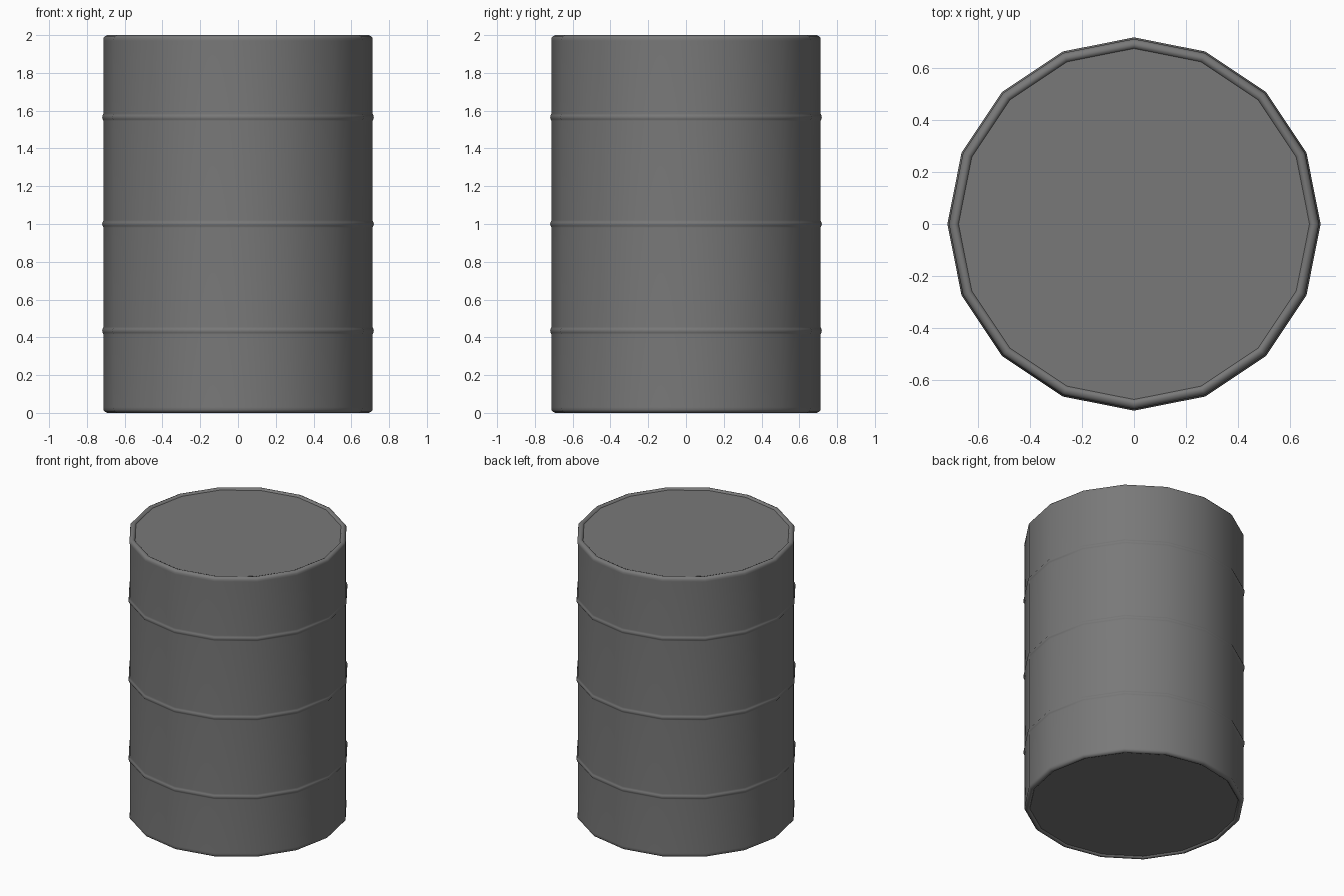
import bpy, bmesh, math

if "Cube" in bpy.data.objects:
    bpy.data.objects.remove(bpy.data.objects["Cube"])

SIDES = 16
R = 0.711          # wall radius
RIB_R = 0.719      # rib crest radius
LID_R = 0.676      # inner edge of the rolled rim
RIBS = (0.435, 1.0, 1.565)

# Profile from bottom centre to top centre (radius, height)
end = [(LID_R, 0.012), (LID_R + 0.005, 0.004), (0.692, 0.0), (0.704, 0.005), (R + 0.002, 0.016), (R, 0.03)]
profile = list(end)
for z in RIBS:
    profile += [(R, z - 0.02), (R + 0.006, z - 0.01), (RIB_R, z), (R + 0.006, z + 0.01), (R, z + 0.02)]
profile += [(r, 2 - z) for r, z in reversed(end)]

# Lathe the profile into a sixteen-sided drum
bm = bmesh.new()
rings = []
for r, z in profile:
    rings.append([bm.verts.new((r * math.cos(2 * math.pi * i / SIDES),
                                r * math.sin(2 * math.pi * i / SIDES), z)) for i in range(SIDES)])
for a, b in zip(rings, rings[1:]):
    for i in range(SIDES):
        j = (i + 1) % SIDES
        bm.faces.new((a[i], a[j], b[j], b[i]))

# Flat lid and base
bm.faces.new(list(reversed(rings[0])))
bm.faces.new(rings[-1])

mesh = bpy.data.meshes.new("barrel")
bm.to_mesh(mesh)
bm.free()
barrel = bpy.data.objects.new("barrel", mesh)
bpy.context.collection.objects.link(barrel)
bpy.context.view_layer.objects.active = barrel
barrel.select_set(True)
bpy.ops.object.shade_smooth_by_angle(angle=math.radians(50))

# Keep the long wall panels evenly shaded next to the small ribs
weighted = barrel.modifiers.new("even_shading", 'WEIGHTED_NORMAL')
weighted.keep_sharp = True

# Dark grey paint
paint = bpy.data.materials.new("dark_grey")
paint.diffuse_color = (0.19, 0.19, 0.19, 1)
paint.use_nodes = True
paint.node_tree.nodes["Principled BSDF"].inputs["Base Color"].default_value = paint.diffuse_color
mesh.materials.append(paint)
